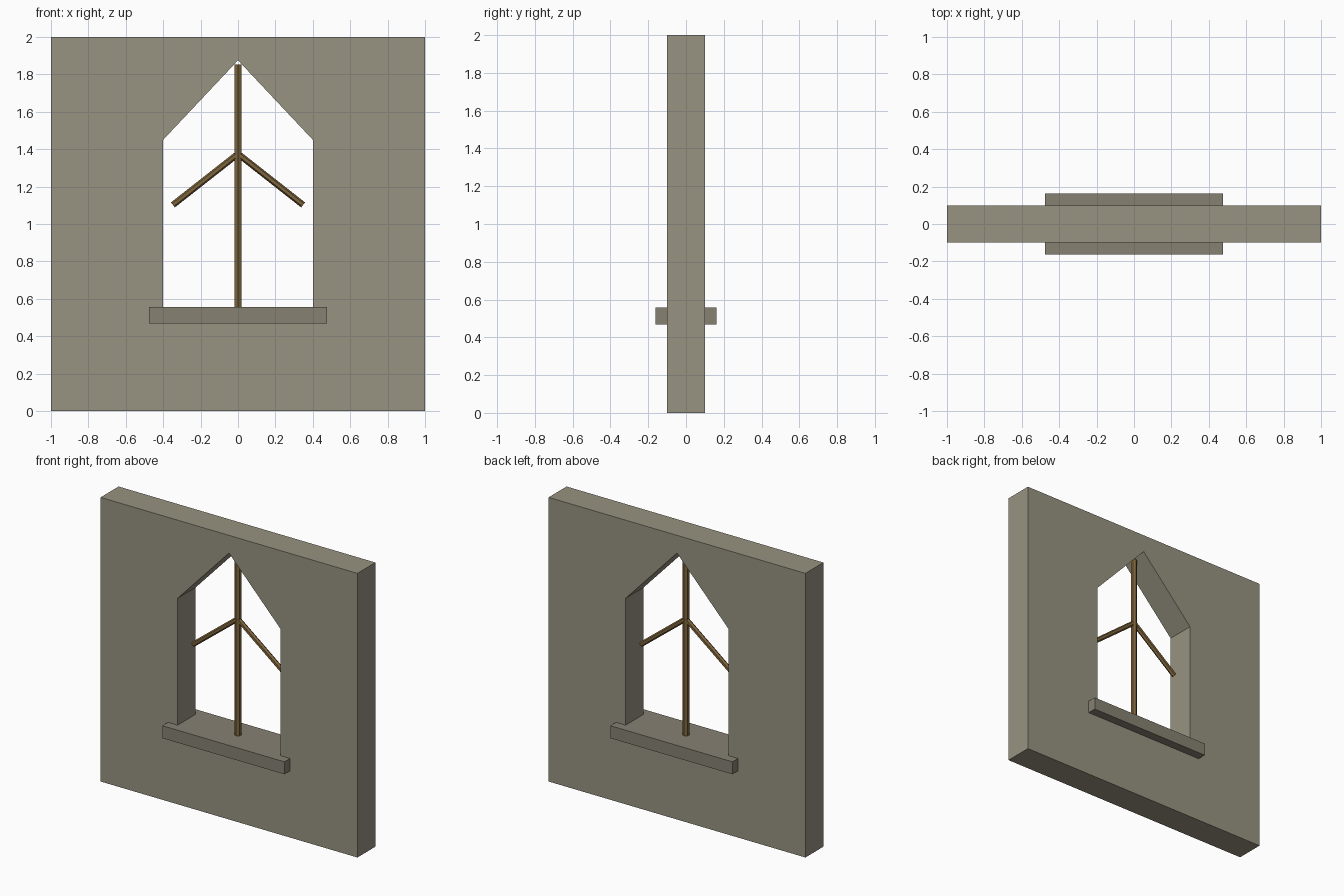
import bpy, bmesh
from mathutils import Vector

if "Cube" in bpy.data.objects:
    bpy.data.objects.remove(bpy.data.objects["Cube"])


def material(name, rgb):
    m = bpy.data.materials.new(name)
    m.diffuse_color = (*rgb, 1)
    m.use_nodes = True
    m.node_tree.nodes["Principled BSDF"].inputs["Base Color"].default_value = m.diffuse_color
    return m


def finish(name, bm, mat):
    bmesh.ops.recalc_face_normals(bm, faces=bm.faces)
    me = bpy.data.meshes.new(name)
    bm.to_mesh(me)
    bm.free()
    me.materials.append(mat)
    ob = bpy.data.objects.new(name, me)
    bpy.context.collection.objects.link(ob)
    return ob


def rod(name, a, b, radius, sides, mat):
    a, b = Vector(a), Vector(b)
    bm = bmesh.new()
    bmesh.ops.create_cone(bm, cap_ends=True, segments=sides, radius1=radius,
                          radius2=radius, depth=(b - a).length)
    ob = finish(name, bm, mat)
    ob.location = (a + b) / 2
    ob.rotation_euler = (b - a).to_track_quat('Z', 'Y').to_euler()
    return ob


stone = material("stone", (0.31, 0.29, 0.22))
sill_stone = material("sill_stone", (0.24, 0.22, 0.17))
wood = material("wood", (0.21, 0.13, 0.045))

# Wall with a pointed opening: half outline split down the middle, mirrored
T = 0.1
half = [(0, 0), (1, 0), (1, 2), (0, 2), (0, 1.875), (0.4, 1.45), (0.4, 0.54), (0, 0.54)]
bm = bmesh.new()
for s in (1, -1):
    face = bm.faces.new([bm.verts.new((s * x, -T, z)) for x, z in half])
bmesh.ops.remove_doubles(bm, verts=bm.verts, dist=1e-5)
bmesh.ops.recalc_face_normals(bm, faces=bm.faces)
ext = bmesh.ops.extrude_face_region(bm, geom=bm.faces[:], use_keep_orig=True)
bmesh.ops.translate(bm, vec=(0, 2 * T, 0),
                    verts=[v for v in ext["geom"] if isinstance(v, bmesh.types.BMVert)])
finish("wall", bm, stone)

# Sill running through the wall
bm = bmesh.new()
bmesh.ops.create_cube(bm, size=1)
bmesh.ops.scale(bm, vec=(0.95, 0.325, 0.088), verts=bm.verts)
bmesh.ops.translate(bm, vec=(0, 0, 0.513), verts=bm.verts)
finish("sill", bm, sill_stone)

# Central post and two sloping braces
rod("post", (0, 0, 0.54), (0, 0, 1.852), 0.021, 6, wood)
for s, side in ((-1, "left"), (1, "right")):
    rod("brace_" + side, (0, 0, 1.375), (s * 0.348, 0, 1.102), 0.017, 6, wood)
